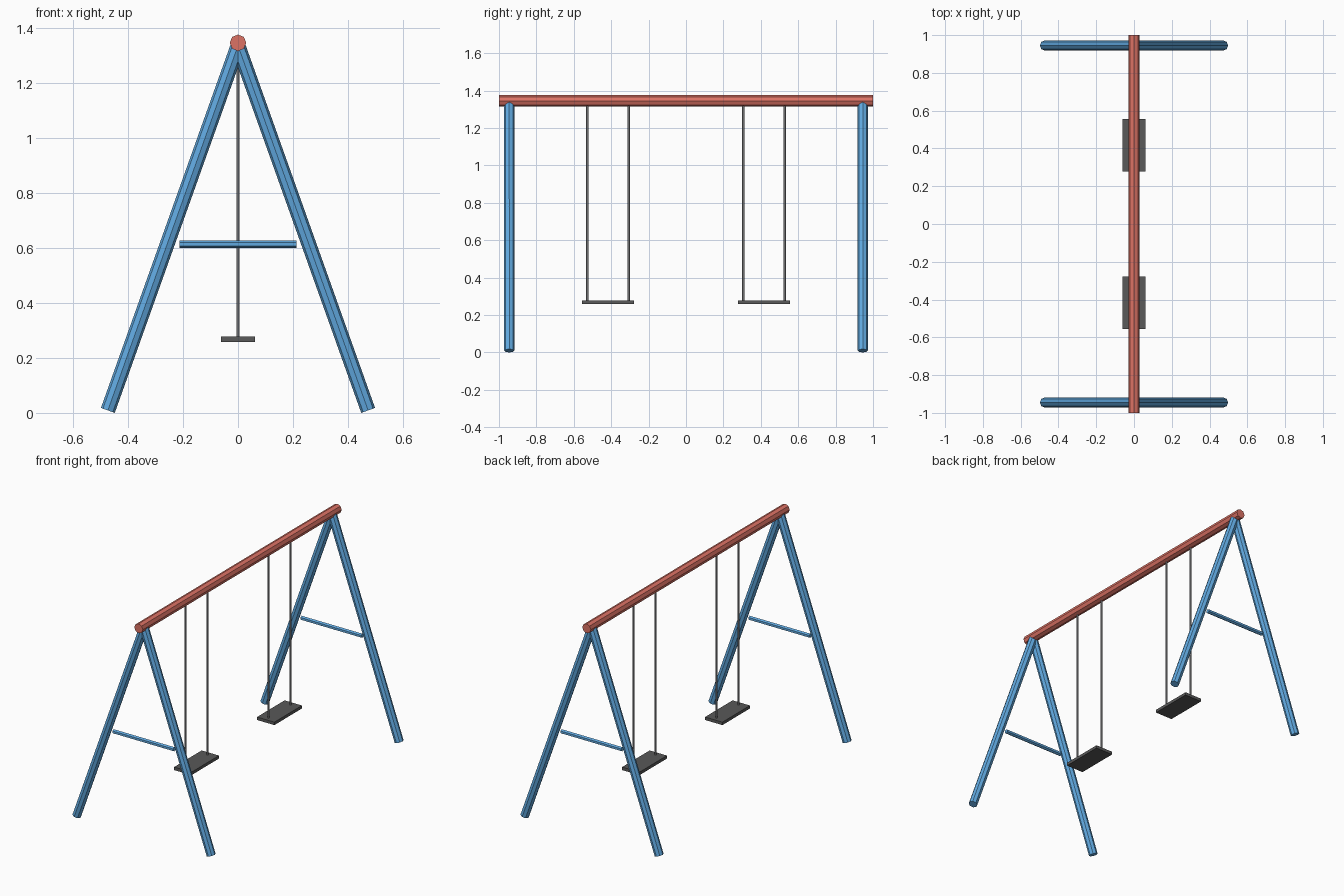
import bpy
from mathutils import Vector

cube = bpy.data.objects.get("Cube")
if cube:
    bpy.data.objects.remove(cube, do_unlink=True)


def material(name, rgb):
    mat = bpy.data.materials.new(name)
    mat.use_nodes = True
    color = (*rgb, 1.0)
    mat.diffuse_color = color
    mat.node_tree.nodes["Principled BSDF"].inputs["Base Color"].default_value = color
    return mat


BLUE = material("blue paint", (0.12, 0.40, 0.75))
RED = material("red paint", (0.72, 0.17, 0.13))
STEEL = material("grey chain", (0.27, 0.27, 0.28))
RUBBER = material("dark rubber", (0.10, 0.10, 0.10))


def pole(name, start, end, radius, sides, mat):
    """Flat-sided cylinder between two points."""
    start, end = Vector(start), Vector(end)
    axis = end - start
    bpy.ops.mesh.primitive_cylinder_add(vertices=sides, radius=radius,
                                        depth=axis.length, location=(start + end) / 2)
    obj = bpy.context.object
    obj.name = name
    obj.rotation_mode = 'QUATERNION'
    obj.rotation_quaternion = axis.to_track_quat('Z', 'Y')
    obj.data.materials.append(mat)
    return obj


def box(name, center, size, mat):
    bpy.ops.mesh.primitive_cube_add(size=1, location=center)
    obj = bpy.context.object
    obj.name = name
    obj.scale = size
    obj.data.materials.append(mat)
    return obj


# Top beam
pole("top_beam", (0, -1, 1.345), (0, 1, 1.345), 0.03, 8, RED)

for end, y in (("front", -0.945), ("back", 0.945)):
    # A-frame legs
    for side, sx in (("left", 1), ("right", -1)):
        pole(f"{end}_{side}_leg", (sx * 0.473, y, 0.009), (0, y, 1.335), 0.0268, 8, BLUE)
    # Cross brace
    pole(f"{end}_brace", (-0.213, y, 0.613), (0.213, y, 0.613), 0.0135, 6, BLUE)

for end, y in (("front", -0.417), ("back", 0.417)):
    # Swing seat and its two chains
    box(f"{end}_seat", (0, y, 0.268), (0.122, 0.277, 0.019), RUBBER)
    for i, dy in enumerate((-0.111, 0.111)):
        pole(f"{end}_chain_{i + 1}", (0, y + dy, 0.27), (0, y + dy, 1.335), 0.0058, 6, STEEL)
